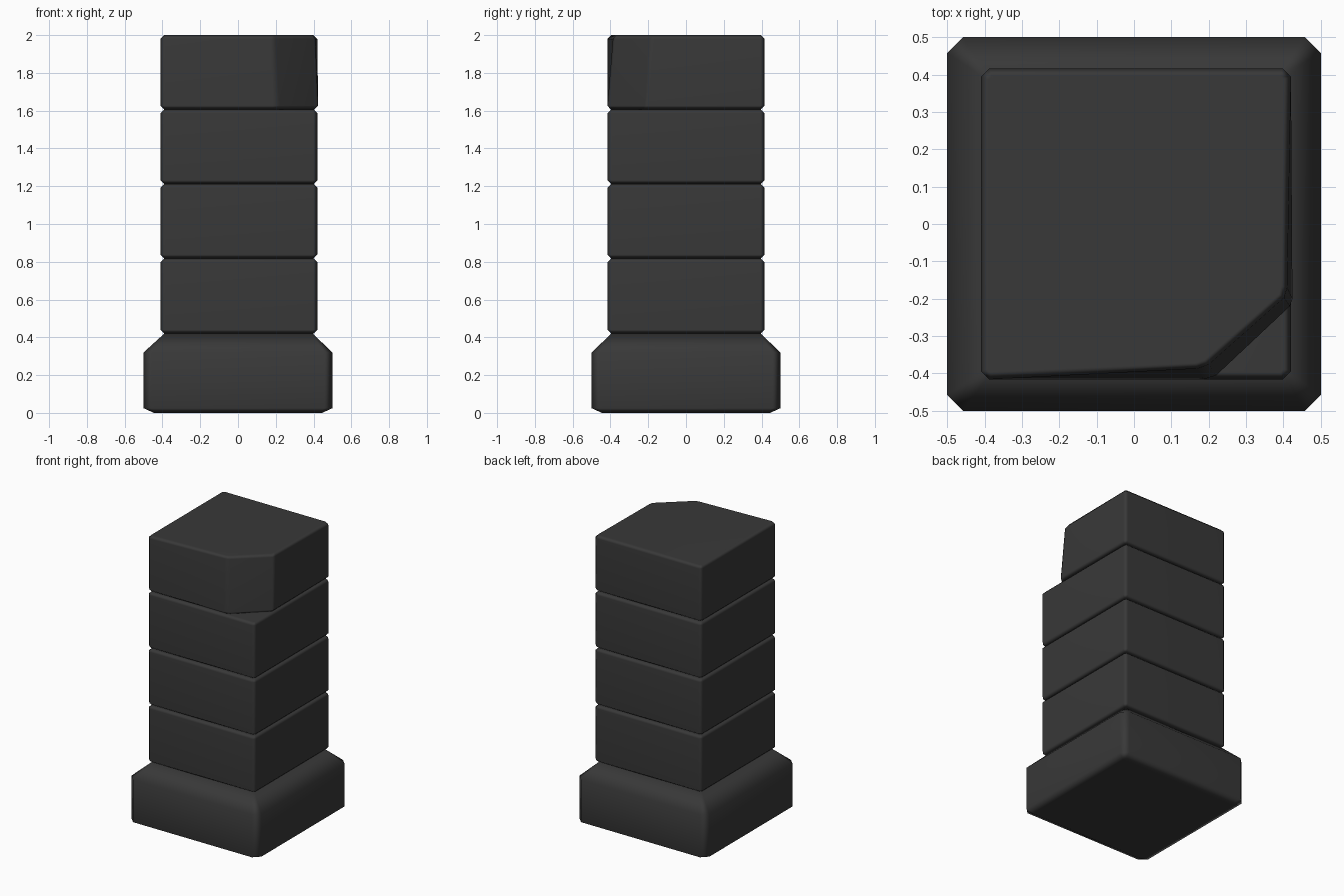
import bpy, bmesh

if "Cube" in bpy.data.objects:
    bpy.data.objects.remove(bpy.data.objects["Cube"])

stone = bpy.data.materials.new("dark_stone")
stone.diffuse_color = (0.04, 0.04, 0.04, 1)
stone.use_nodes = True
stone.node_tree.nodes["Principled BSDF"].inputs["Base Color"].default_value = stone.diffuse_color


def rect(x0, x1, y0, y1, c):
    """Counter-clockwise rectangle with chamfered corners."""
    return [(x0 + c, y0), (x1 - c, y0), (x1, y0 + c), (x1, y1 - c),
            (x1 - c, y1), (x0 + c, y1), (x0, y1 - c), (x0, y0 + c)]


def loft(name, rings):
    """Closed solid from (z, outline) rings, smooth with weighted normals."""
    bm = bmesh.new()
    loops = [[bm.verts.new((x, y, z)) for x, y in pts] for z, pts in rings]
    n = len(loops[0])
    for a, b in zip(loops, loops[1:]):
        for i in range(n):
            j = (i + 1) % n
            bm.faces.new((a[i], a[j], b[j], b[i]))
    bm.faces.new(loops[0][::-1])
    bm.faces.new(loops[-1])
    bmesh.ops.recalc_face_normals(bm, faces=bm.faces[:])
    for f in bm.faces:
        f.smooth = True
    me = bpy.data.meshes.new(name)
    bm.to_mesh(me)
    bm.free()
    me.materials.append(stone)
    ob = bpy.data.objects.new(name, me)
    bpy.context.collection.objects.link(ob)
    ob.modifiers.new("weighted", 'WEIGHTED_NORMAL').keep_sharp = True
    return ob


# Plinth with a wide sloped shoulder
loft("base_block", [
    (0.0, rect(-0.445, 0.445, -0.445, 0.445, 0.015)),
    (0.025, rect(-0.5, 0.5, -0.5, 0.5, 0.043)),
    (0.32, rect(-0.5, 0.5, -0.5, 0.5, 0.043)),
    (0.42, rect(-0.39, 0.395, -0.395, 0.395, 0.01)),
])

# Three plain column blocks
X0, X1, Y0, Y1 = -0.41, 0.42, -0.416, 0.416
B = 0.02
outer = rect(X0, X1, Y0, Y1, 0.022)
inner = rect(X0 + B, X1 - B, Y0 + B, Y1 - B, 0.008)
joints = [0.42, 0.818, 1.212, 1.607]
for i, (z0, z1) in enumerate(zip(joints, joints[1:])):
    loft(f"column_block_{i + 1}",
         [(z0, inner), (z0 + B, outer), (z1 - B, outer), (z1, inner)])

# Top block with a broken front right corner


def chipped(front, right, d):
    """Outline inset by d; front/right are the chip edge points."""
    pts = rect(X0 + d, X1 - d, Y0 + d, Y1 - d, 0.022 - d * 0.6)
    return [pts[0], *front, *right, *pts[3:]]


loft("chipped_top_block", [
    (1.607, chipped([(0.185, -0.4), (0.215, -0.39)],
                    [(0.4, -0.225), (0.405, -0.2)], B)),
    (1.627, chipped([(0.185, -0.416), (0.22, -0.405)],
                    [(0.417, -0.22), (0.424, -0.2)], 0)),
    (1.98, chipped([(0.17, -0.387), (0.2, -0.376)],
                   [(0.402, -0.197), (0.41, -0.17)], 0)),
    (2.0, chipped([(0.165, -0.372), (0.188, -0.364)],
                  [(0.388, -0.188), (0.394, -0.165)], B)),
])
